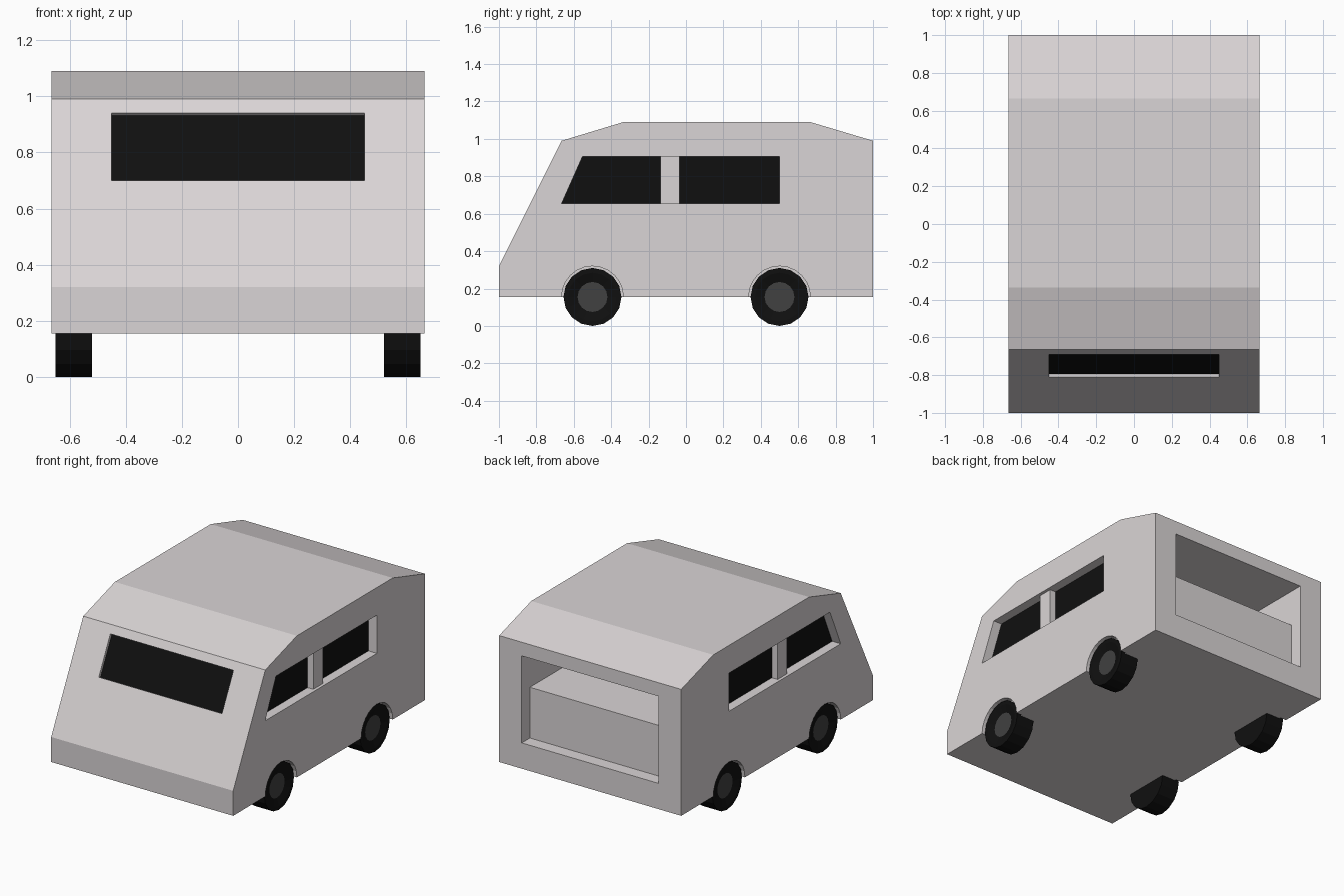
import bpy, bmesh, math

if "Cube" in bpy.data.objects:
    bpy.data.objects.remove(bpy.data.objects["Cube"])


def material(name, rgb):
    m = bpy.data.materials.new(name)
    m.diffuse_color = (*rgb, 1)
    m.use_nodes = True
    m.node_tree.nodes["Principled BSDF"].inputs["Base Color"].default_value = m.diffuse_color
    return m


PAINT = material("pale grey paint", (0.70, 0.665, 0.67))
BLACK = material("black", (0.005, 0.005, 0.005))
HUB = material("dark grey hub", (0.052, 0.052, 0.052))


def finish(name, bm, *mats):
    bmesh.ops.recalc_face_normals(bm, faces=bm.faces)
    me = bpy.data.meshes.new(name)
    bm.to_mesh(me)
    bm.free()
    for m in mats:
        me.materials.append(m)
    ob = bpy.data.objects.new(name, me)
    bpy.context.collection.objects.link(ob)
    return ob


def prism(name, yz, x0, x1, mat):
    """Side profile (y, z) extruded from x0 to x1."""
    bm = bmesh.new()
    a = [bm.verts.new((x0, y, z)) for y, z in yz]
    b = [bm.verts.new((x1, y, z)) for y, z in yz]
    bm.faces.new(a)
    bm.faces.new(b)
    n = len(yz)
    for i in range(n):
        j = (i + 1) % n
        bm.faces.new((a[i], a[j], b[j], b[i]))
    return finish(name, bm, mat)


def circle(cy, cz, r, n):
    return [(cy + r * math.sin(2 * math.pi * i / n), cz - r * math.cos(2 * math.pi * i / n))
            for i in range(n)]


def along_slope(d0, d1):
    """Windscreen section between two depths measured square to the slope."""
    low, high, nrm = (-0.81, 0.70), (-0.69, 0.94), (0.894, -0.447)
    return [(p[0] + nrm[0] * d, p[1] + nrm[1] * d)
            for p, d in ((low, d0), (high, d0), (high, d1), (low, d1))]


# Body shell
W = 0.665
body = prism("body", [(-1, 0.155), (1, 0.155), (1, 0.99), (0.665, 1.09),
                      (-0.335, 1.09), (-0.665, 0.99), (-1, 0.32)], -W, W, PAINT)

# Recesses: windscreen, stepped rear opening, side windows, wheel arches
side_window = [(-0.665, 0.655), (0.5, 0.655), (0.5, 0.907), (-0.553, 0.907)]
rear = [(1.1, 0.325), (1.1, 0.90), (0.45, 0.90), (0.45, 0.66), (0.915, 0.66), (0.915, 0.325)]
cutters = [prism("windscreen_cutter", along_slope(-0.06, 0.022), -0.45, 0.45, PAINT),
           prism("rear_cutter", rear, -0.5, 0.5, PAINT)]
for s in (-1, 1):
    cutters.append(prism("window_cutter", side_window, s * 0.60, s * 0.75, PAINT))
    for y in (-0.5, 0.5):
        cutters.append(prism("arch_cutter", circle(y, 0.155, 0.165, 24), s * 0.62, s * 0.75, PAINT))

bpy.context.view_layer.objects.active = body
for c in cutters:
    mod = body.modifiers.new("cut", 'BOOLEAN')
    mod.operation = 'DIFFERENCE'
    mod.solver = 'EXACT'
    mod.object = c
    bpy.ops.object.modifier_apply(modifier=mod.name)
    bpy.data.objects.remove(c)

# Glass plates and side pillars
prism("windscreen", along_slope(0.018, 0.026), -0.45, 0.45, BLACK)
for s, side in ((-1, "left"), (1, "right")):
    prism(side + "_window", side_window, s * 0.597, s * 0.603, BLACK)
    prism(side + "_pillar", [(-0.135, 0.655), (-0.035, 0.655), (-0.035, 0.907), (-0.135, 0.907)],
          s * 0.60, s * 0.645, PAINT)


# Wheels with a sunken hub
def wheel(name, s, cy):
    n = 16
    bm = bmesh.new()
    rings = [(0.52, 0.155), (0.65, 0.155), (0.65, 0.13), (0.635, 0.08)]
    loops = [[bm.verts.new((s * x, y, z)) for y, z in circle(cy, 0.155, r, n)] for x, r in rings]
    bm.faces.new(loops[0])
    for a, b in zip(loops, loops[1:]):
        for i in range(n):
            j = (i + 1) % n
            bm.faces.new((a[i], a[j], b[j], b[i]))
    bm.faces.new(loops[-1]).material_index = 1
    finish(name, bm, BLACK, HUB)


for s, side in ((-1, "left"), (1, "right")):
    for y, end in ((-0.5, "front"), (0.5, "rear")):
        wheel(f"{end}_{side}_wheel", s, y)
